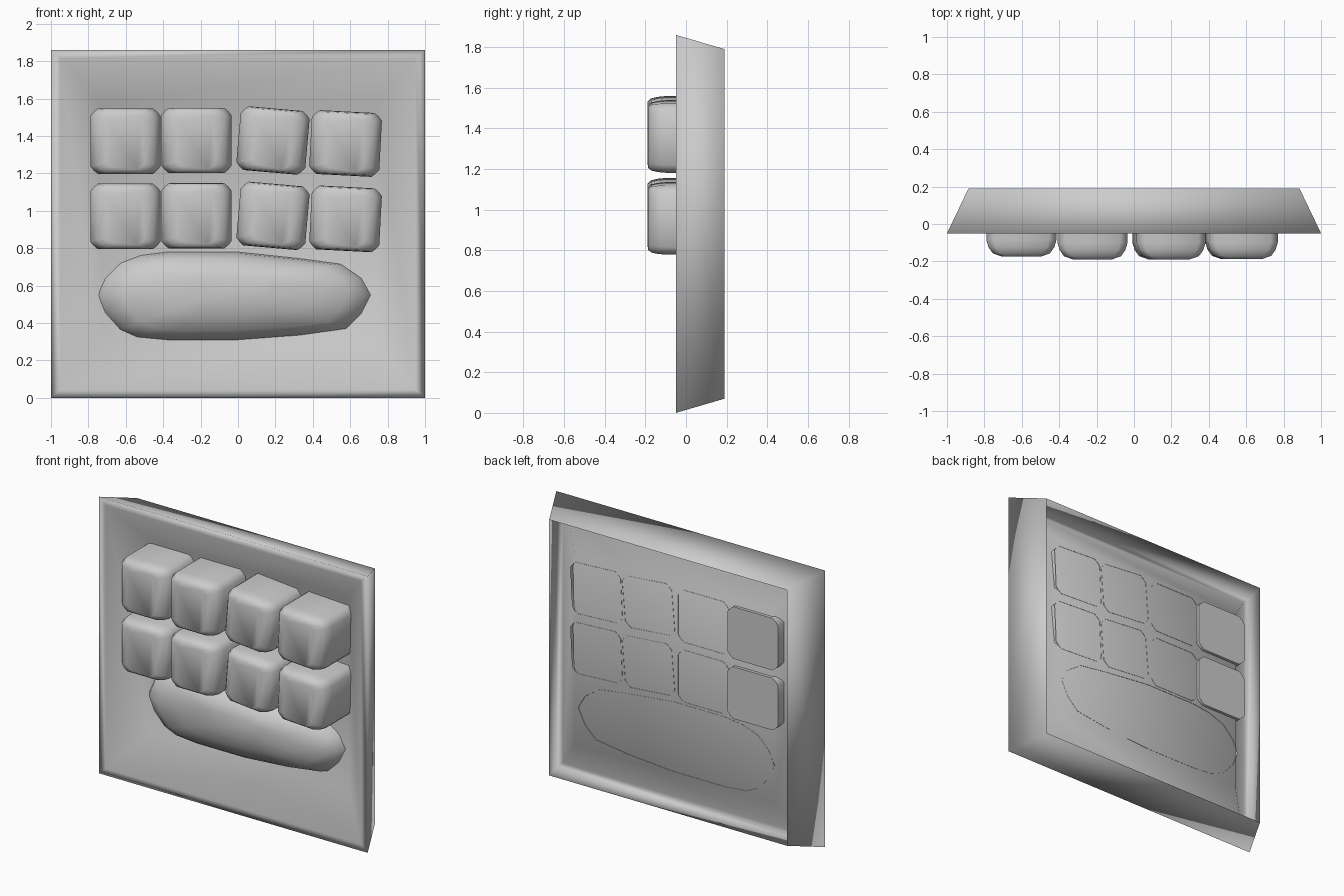
import bpy, bmesh
from math import cos, sin, radians

if "Cube" in bpy.data.objects:
    bpy.data.objects.remove(bpy.data.objects["Cube"])


def loft(name, rings, cap_front=True, cap_back=False):
    """Skin a list of equal-length point rings, first ring at the back."""
    n = len(rings[0])
    verts = [p for r in rings for p in r]
    faces = []
    for k in range(len(rings) - 1):
        a, b = k * n, (k + 1) * n
        for i in range(n):
            j = (i + 1) % n
            faces.append((a + i, a + j, b + j, b + i))
    if cap_front:
        faces.append(tuple(range((len(rings) - 1) * n, len(rings) * n)))
    if cap_back:
        faces.append(tuple(reversed(range(n))))
    me = bpy.data.meshes.new(name)
    me.from_pydata(verts, [], faces)
    me.update()
    for p in me.polygons:
        p.use_smooth = True
    ob = bpy.data.objects.new(name, me)
    bpy.context.collection.objects.link(ob)
    return ob


# Tray: one sheet, flared outer wall, flat rim, sloped recess, open back
def rect(hx, hz, y):
    cz = 0.93
    return [(-hx, y, cz - hz), (hx, y, cz - hz), (hx, y, cz + hz), (-hx, y, cz + hz)]


loft("tray", [rect(0.885, 0.86, 0.19), rect(1.0, 0.93, -0.05),
              rect(0.95, 0.885, -0.05), rect(0.735, 0.64, 0.13)])


# Keys: rounded blocks, two right-hand columns slightly rotated
def key_ring(cx, cz, w, h, inset, y, rot):
    hx, hz = w / 2 - inset, h / 2 - inset * 0.25
    c = 0.04
    d = c * 0.45
    corner = [(hx - c, hz), (hx - d, hz - d), (hx, hz - c)]
    pts = []
    for sx, sz, flip in ((1, 1, 0), (1, -1, 1), (-1, -1, 0), (-1, 1, 1)):
        for px, pz in (corner[::-1] if flip else corner):
            pts.append((sx * px, sz * pz))
    ca, sa = cos(radians(rot)), sin(radians(rot))
    return [(cx + px * ca - pz * sa, y, cz + px * sa + pz * ca) for px, pz in pts]


# centre x, centre z, width, height, rotation, front y, back y
columns = [(-0.602, 0.97, 0.375, 0.35, 0, -0.175, 0.15),
           (-0.222, 0.973, 0.375, 0.35, 0, -0.19, 0.132),
           (0.187, 0.973, 0.37, 0.342, -5, -0.19, 0.132),
           (0.575, 0.957, 0.375, 0.342, -3, -0.188, 0.132)]
for row, dz in (("lower", 0.0), ("upper", 0.403)):
    for i, (cx, cz, w, h, rot, f, b) in enumerate(columns):
        profile = [(0.0, b), (0.0, f + 0.09), (0.012, f + 0.05),
                   (0.035, f + 0.018), (0.085, f)]
        ob = loft(f"{row}_key_{i + 1}",
                  [key_ring(cx, cz + dz, w, h, s, y, rot) for s, y in profile],
                  cap_back=(i == 0))
        ob.data.set_sharp_from_angle(angle=radians(70))

# Palm pad: low dome over a lozenge outline, ridge above the middle
outline = [(-0.75, .55), (-0.71, .64), (-0.63, .72), (-0.52, .762), (-0.38, .78),
           (0, .78), (.33, .745), (.55, .715), (.66, .64), (.71, .55), (.66, .45),
           (.58, .37), (.33, .335), (0, .31), (-.38, .31), (-.54, .325),
           (-.63, .365), (-.71, .455)]
pad_profile = [(1.0, 0.132), (0.96, 0.08), (0.83, 0.025),
               (0.57, -0.02), (0.27, -0.043)]
pcx, pcz = 0.0, 0.6
loft("palm_pad", [[(pcx + (x - pcx) * s, y, pcz + (z - pcz) * s) for x, z in outline]
                  for s, y in pad_profile])

# Consistent outward normals
for ob in bpy.context.collection.objects:
    bm = bmesh.new()
    bm.from_mesh(ob.data)
    bmesh.ops.recalc_face_normals(bm, faces=bm.faces)
    bm.to_mesh(ob.data)
    bm.free()
